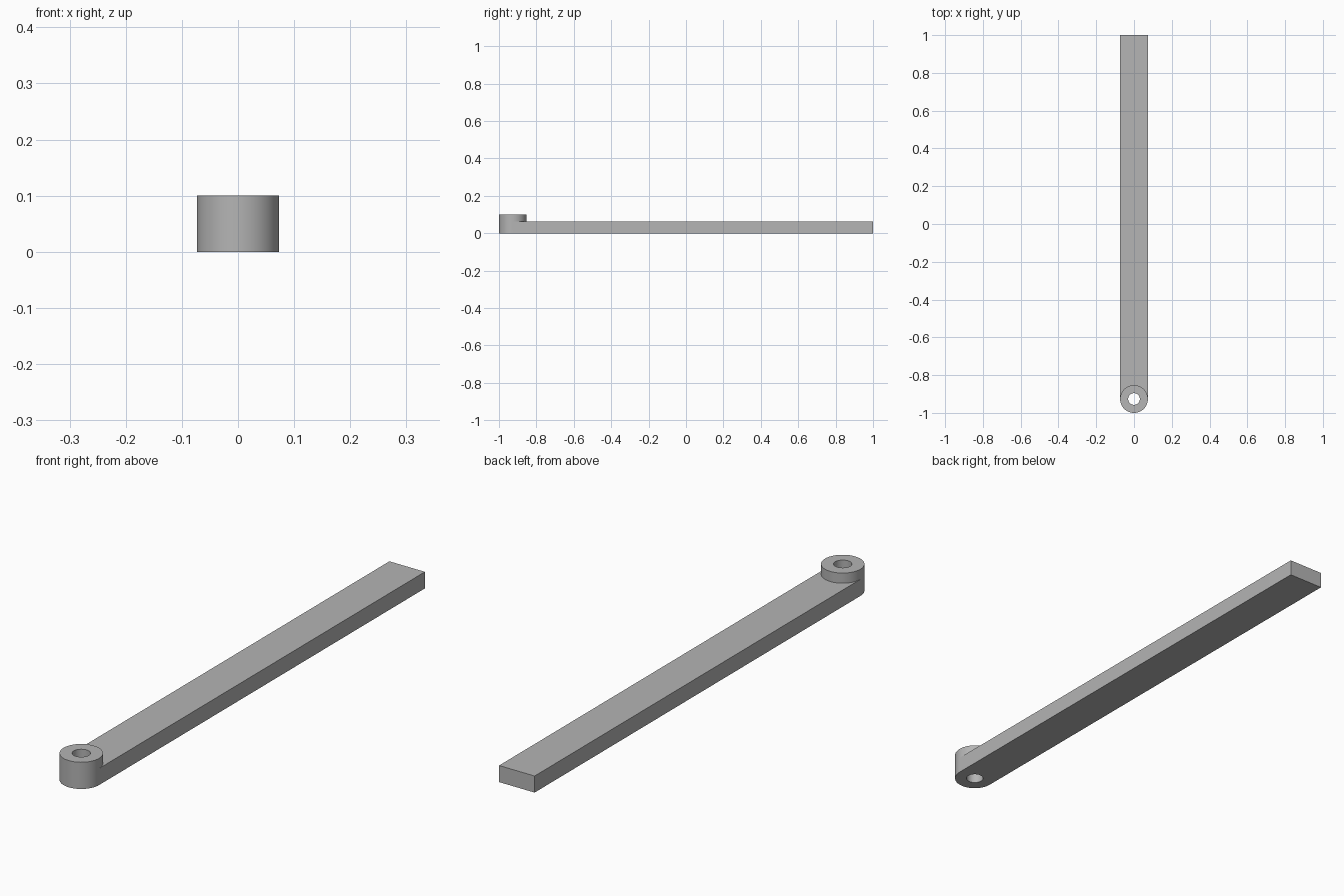
import bpy, bmesh, math

if "Cube" in bpy.data.objects:
    bpy.data.objects.remove(bpy.data.objects["Cube"])

R, HOLE = 0.0735, 0.031      # eye outer and hole radius
T, H = 0.062, 0.1            # bar thickness, eye height
CY, END = -1 + R, 1.0        # eye centre, far end of the bar
N = 64

steel = bpy.data.materials.new("grey_metal")
steel.diffuse_color = (0.46, 0.46, 0.46, 1)
steel.use_nodes = True
steel.node_tree.nodes["Principled BSDF"].inputs["Base Color"].default_value = steel.diffuse_color

bm = bmesh.new()


def ring(radius, z):
    return [bm.verts.new((radius * math.cos(2 * math.pi * i / N),
                          CY + radius * math.sin(2 * math.pi * i / N), z)) for i in range(N)]


def bridge(a, b, indices=range(N)):
    for i in indices:
        j = (i + 1) % N
        bm.faces.new((a[i], a[j], b[j], b[i]))


# Eye: full ring above the bar, rounded front below it, hole right through
low, mid, top = ring(R, 0), ring(R, T), ring(R, H)
hole_low, hole_top = ring(HOLE, 0), ring(HOLE, H)
bridge(mid, top)
bridge(low, mid, range(N // 2, N))
bridge(top, hole_top)
bridge(hole_top, hole_low)
bridge(hole_low, low)

# Bar: flat plate running back from the eye, tangent to its sides
r0, l0, r1, l1 = [bm.verts.new((x, END, z)) for z in (0, T) for x in (R, -R)]
half = N // 2
bm.faces.new(mid[:half + 1] + [l1, r1])
bm.faces.new(low[:half + 1] + [l0, r0])
bm.faces.new((low[0], r0, r1, mid[0]))
bm.faces.new((low[half], l0, l1, mid[half]))
bm.faces.new((r0, l0, l1, r1))

# Drop loose points under the bar and orient the surface outwards
bmesh.ops.delete(bm, geom=[v for v in bm.verts if not v.link_faces], context='VERTS')
bmesh.ops.recalc_face_normals(bm, faces=bm.faces)
mesh = bpy.data.meshes.new("lever_arm")
bm.to_mesh(mesh)
bm.free()
mesh.materials.append(steel)

arm = bpy.data.objects.new("lever_arm", mesh)
bpy.context.collection.objects.link(arm)
bpy.context.view_layer.objects.active = arm
arm.select_set(True)
bpy.ops.object.shade_smooth_by_angle(angle=math.radians(30))
